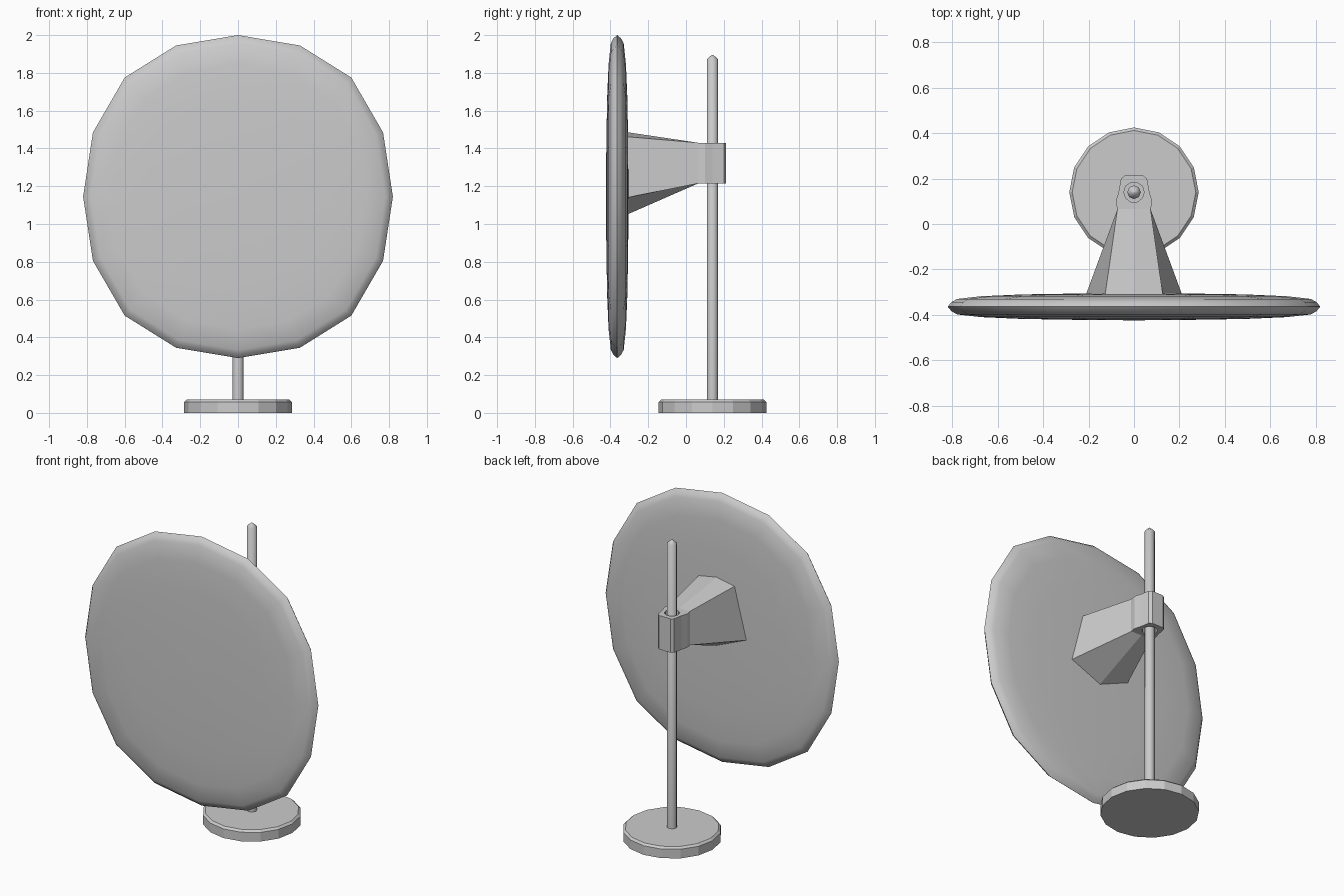
import bpy, bmesh, math

if "Cube" in bpy.data.objects:
    bpy.data.objects.remove(bpy.data.objects["Cube"])


def finish(name, bm, smooth=None):
    bmesh.ops.remove_doubles(bm, verts=bm.verts, dist=1e-5)
    bmesh.ops.recalc_face_normals(bm, faces=bm.faces)
    me = bpy.data.meshes.new(name)
    bm.to_mesh(me)
    bm.free()
    ob = bpy.data.objects.new(name, me)
    bpy.context.collection.objects.link(ob)
    if smooth:
        bpy.ops.object.select_all(action='DESELECT')
        ob.select_set(True)
        bpy.context.view_layer.objects.active = ob
        bpy.ops.object.shade_smooth_by_angle(angle=math.radians(smooth))
    return ob


def loft(name, rings, smooth=None, closed=False):
    """Skin equal-length rings; cap the ends, or join last ring to first."""
    bm = bmesh.new()
    loops = [[bm.verts.new(p) for p in r] for r in rings]
    n = len(loops[0])
    pairs = list(zip(loops, loops[1:]))
    if closed:
        pairs.append((loops[-1], loops[0]))
    else:
        bm.faces.new(loops[0])
        bm.faces.new(loops[-1])
    for a, b in pairs:
        for i in range(n):
            j = (i + 1) % n
            bm.faces.new((a[i], a[j], b[j], b[i]))
    return finish(name, bm, smooth)


def circle(r, z, n, cy=0.14):
    return [(r * math.cos(2 * math.pi * i / n), cy + r * math.sin(2 * math.pi * i / n), z)
            for i in range(n)]


# Round base and pointed pole
loft("base", [circle(0.285, 0, 16), circle(0.285, 0.058, 16), circle(0.272, 0.07, 16)])
loft("pole", [circle(0.03, 0.05, 8), circle(0.03, 1.872, 8), circle(0.003, 1.896, 8)], 50)

# Lens-shaped panel: one quadrant of the outline, mirrored round
quad = [(0.82, 0), (0.768, 0.34), (0.6, 0.63), (0.328, 0.8), (0, 0.855)]
half = quad + [(-x, z) for x, z in quad[-2::-1]]
outline = half + [(x, -z) for x, z in half[-2:0:-1]]
section = [(0.03, 0.06), (0.3, 0.058), (0.6, 0.054), (0.82, 0.046), (0.95, 0.034), (0.98, 0.02)]
profile = ([(s, -t) for s, t in section] + [(1, 0)] + section[::-1])
loft("panel", [[(x * s, -0.364 + t, 1.145 + z * s) for x, z in outline] for s, t in profile], 35)

# Flared bracket arm between panel and clamp
def hexagon(y, top, wt, zt, wb, zb, bottom):
    return [(0, y, top), (wt, y, zt), (wb, y, zb), (0, y, bottom), (-wb, y, zb), (-wt, y, zt)]

loft("bracket_arm", [hexagon(-0.312, 1.486, 0.127, 1.462, 0.212, 1.14, 1.05),
                     hexagon(0.065, 1.43, 0.073, 1.43, 0.073, 1.215, 1.215)])

# Clamp collar with a hole around the pole
side = [(0.04, 0.213), (0.057, 0.2), (0.068, 0.14), (0.08, 0.1), (0.073, 0.06)]
outer = side + [(-x, y) for x, y in side[::-1]]
hole = [(0.045 * math.cos(math.radians(72 - 36 * i)), 0.14 + 0.045 * math.sin(math.radians(72 - 36 * i)))
        for i in range(10)]
loft("clamp", [[(x, y, z) for x, y in plan] for plan, z in
               ((outer, 1.215), (outer, 1.43), (hole, 1.43), (hole, 1.215))], closed=True)
